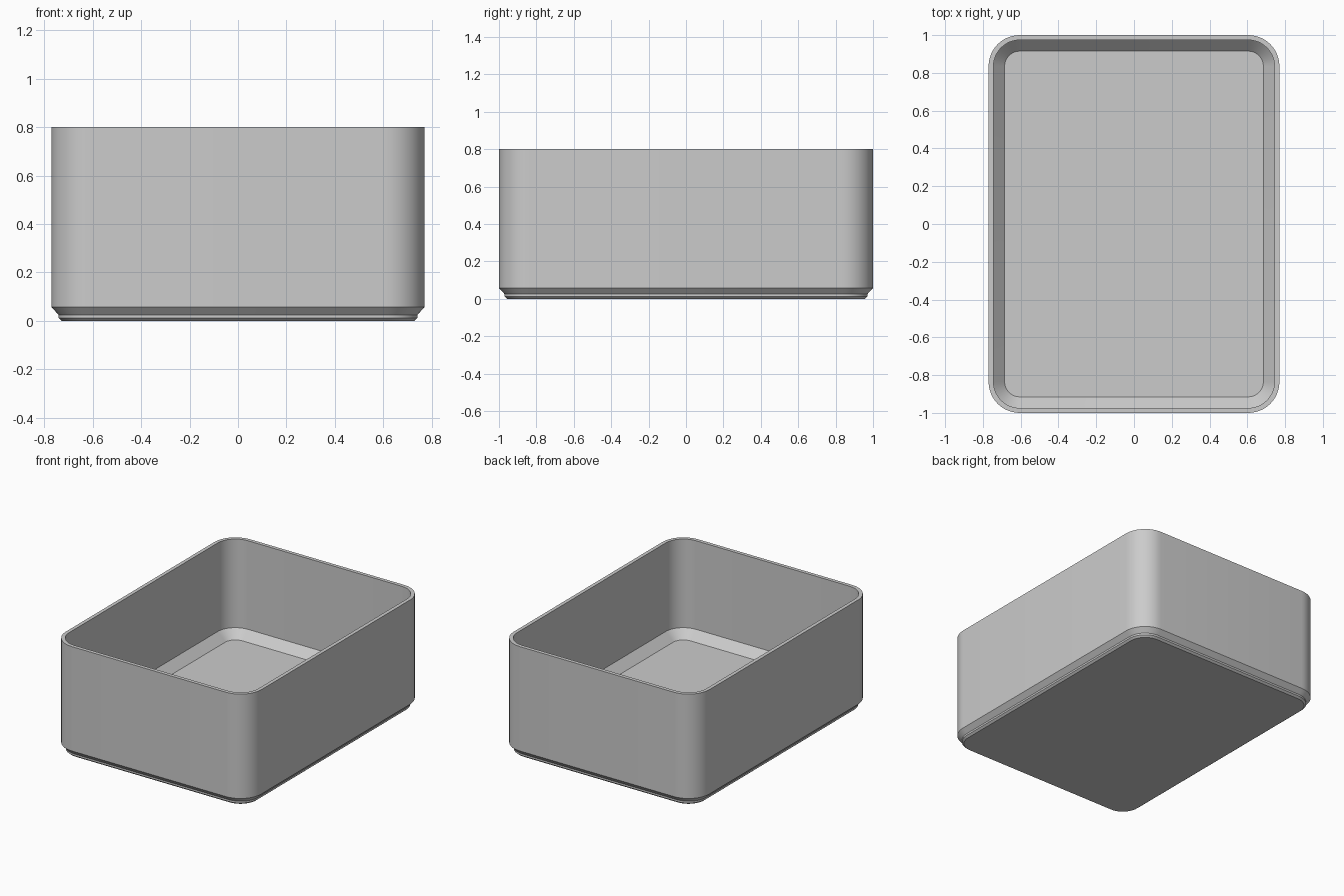
import bpy, bmesh, math

cube = bpy.data.objects.get("Cube")
if cube:
    bpy.data.objects.remove(cube, do_unlink=True)

HALF_X, HALF_Y, RADIUS, SEGMENTS = 0.77, 1.0, 0.165, 12

# Wall section as (inset from the outer face, height): base, outside, rim, inside, floor
SECTION = [(0.044, 0), (0.03, 0.012), (0.03, 0.025), (0, 0.058), (0, 0.8),
           (0.026, 0.8), (0.026, 0.17), (0.085, 0.11)]

grey = bpy.data.materials.new("grey")
grey.use_nodes = True
colour = (0.6, 0.6, 0.6, 1)
grey.diffuse_color = colour
grey.node_tree.nodes["Principled BSDF"].inputs["Base Color"].default_value = colour


def rounded_ring(bm, inset, z):
    """Rounded rectangle of vertices, counter-clockwise from above."""
    r = RADIUS - inset
    ring = []
    for q, (sx, sy) in enumerate([(1, 1), (-1, 1), (-1, -1), (1, -1)]):
        for i in range(SEGMENTS + 1):
            a = math.radians(90 * (q + i / SEGMENTS))
            ring.append(bm.verts.new((sx * (HALF_X - RADIUS) + r * math.cos(a),
                                      sy * (HALF_Y - RADIUS) + r * math.sin(a), z)))
    return ring


# Open box: rings bridged along the section, capped underneath and at the floor
bm = bmesh.new()
rings = [rounded_ring(bm, inset, z) for inset, z in SECTION]
for low, high in zip(rings, rings[1:]):
    for i in range(len(low)):
        j = (i + 1) % len(low)
        bm.faces.new((low[i], low[j], high[j], high[i]))
bm.faces.new(rings[0][::-1])
bm.faces.new(rings[-1])

mesh = bpy.data.meshes.new("open_box")
bm.to_mesh(mesh)
bm.free()
mesh.materials.append(grey)
box = bpy.data.objects.new("open_box", mesh)
bpy.context.collection.objects.link(box)

# Smooth corners, crisp chamfers and rim
bpy.ops.object.select_all(action="DESELECT")
box.select_set(True)
bpy.context.view_layer.objects.active = box
bpy.ops.object.shade_smooth_by_angle(angle=math.radians(30))
